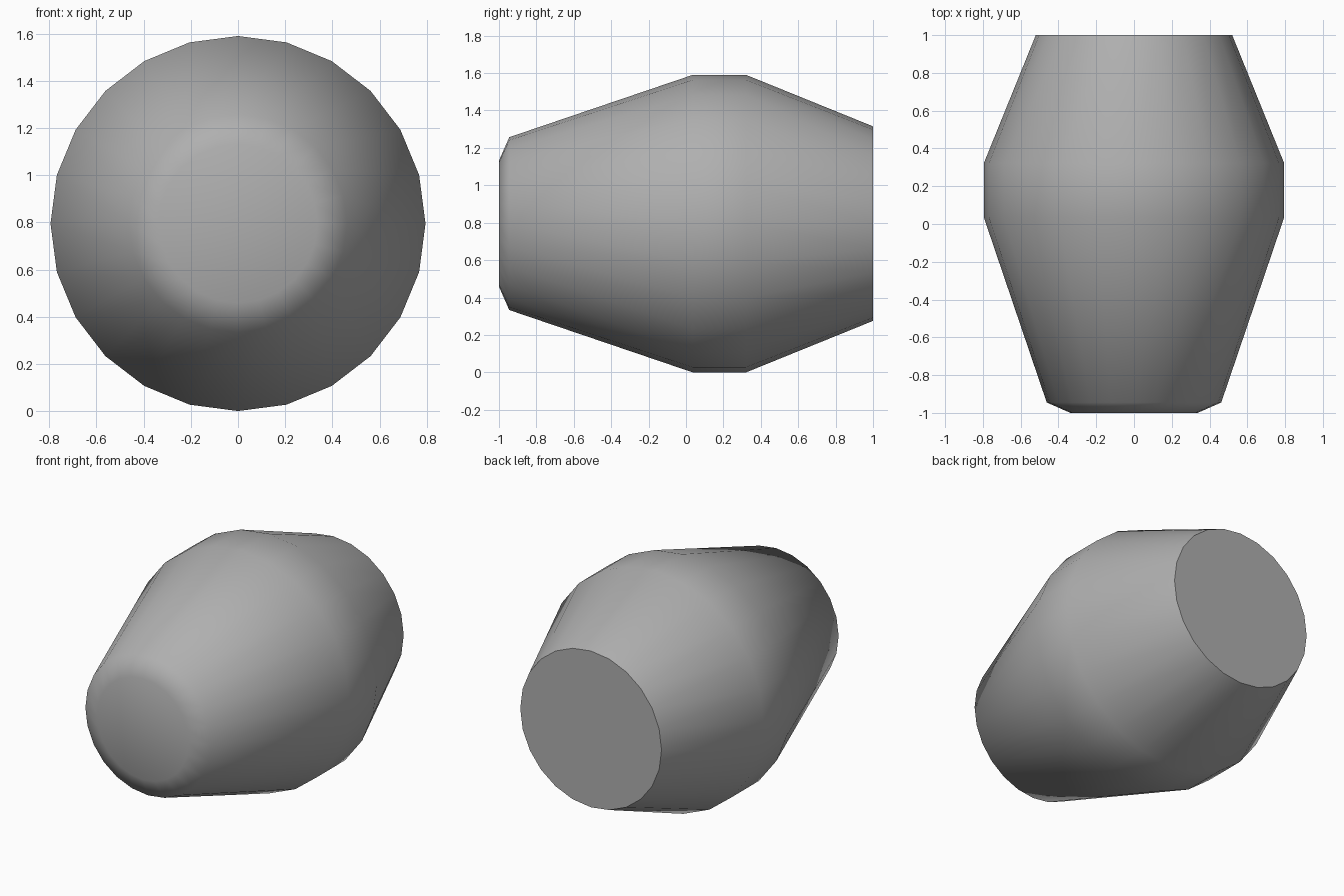
import bpy, bmesh, math

if "Cube" in bpy.data.objects:
    bpy.data.objects.remove(bpy.data.objects["Cube"])

SIDES = 24
CENTRE_Z = 0.795
# (y, radius) from front to back
PROFILE = [(-1.0, 0.337), (-0.945, 0.462), (0.035, 0.795), (0.322, 0.795), (1.0, 0.52)]

# Barrel body: rings lofted along y
bm = bmesh.new()
rings = []
for y, r in PROFILE:
    rings.append([bm.verts.new((r * math.sin(2 * math.pi * i / SIDES), y,
                                CENTRE_Z + r * math.cos(2 * math.pi * i / SIDES)))
                  for i in range(SIDES)])
for a, b in zip(rings, rings[1:]):
    for i in range(SIDES):
        j = (i + 1) % SIDES
        bm.faces.new((a[i], a[j], b[j], b[i]))

# End caps: soft front, crisp back
bm.faces.new(rings[0])
back = bm.faces.new(rings[-1])
bmesh.ops.recalc_face_normals(bm, faces=bm.faces)
for f in bm.faces:
    f.smooth = True
back.smooth = False
for e in back.edges:
    e.smooth = False

mesh = bpy.data.meshes.new("barrel_body")
bm.to_mesh(mesh)
bm.free()

# Dark grey finish
grey = bpy.data.materials.new("dark_grey")
grey.diffuse_color = (0.43, 0.43, 0.43, 1)
grey.use_nodes = True
grey.node_tree.nodes["Principled BSDF"].inputs["Base Color"].default_value = grey.diffuse_color
mesh.materials.append(grey)
bpy.context.collection.objects.link(bpy.data.objects.new("barrel_body", mesh))
